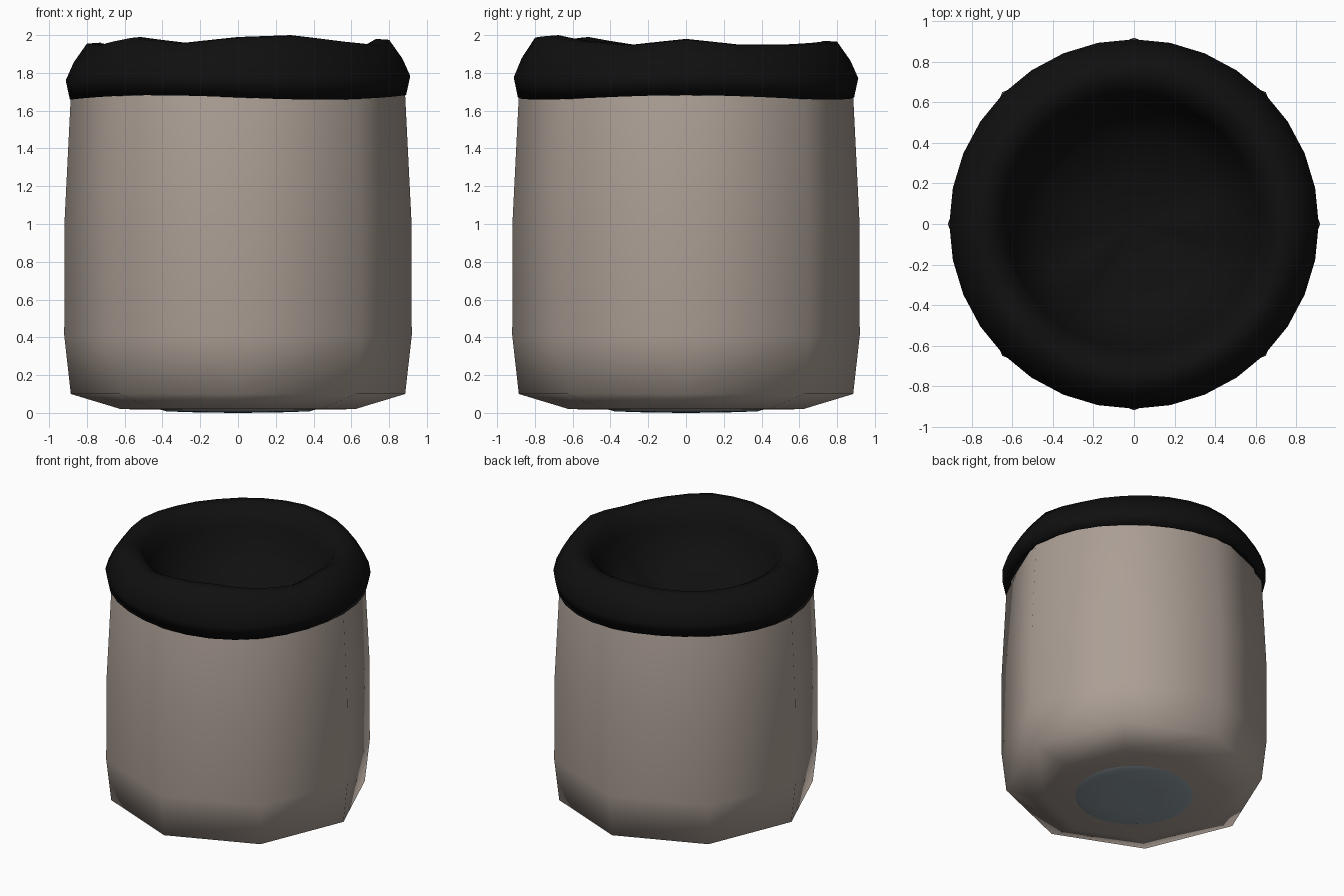
import bpy, bmesh
from math import sin, cos, pi

if "Cube" in bpy.data.objects:
    bpy.data.objects.remove(bpy.data.objects["Cube"], do_unlink=True)


def material(name, color):
    m = bpy.data.materials.new(name)
    m.use_nodes = True
    m.diffuse_color = (*color, 1)
    m.node_tree.nodes["Principled BSDF"].inputs["Base Color"].default_value = (*color, 1)
    return m


def lathe(name, sides, rows, shape, mat, start=None, end=None):
    """Join rings placed by shape(row, angle); close with optional centre heights."""
    bm = bmesh.new()
    rings = []
    for row in rows:
        ring = []
        for i in range(sides):
            a = 2 * pi * i / sides
            r, z = shape(row, a)
            ring.append(bm.verts.new((r * cos(a), r * sin(a), z)))
        rings.append(ring)
    for low, high in zip(rings, rings[1:]):
        for i in range(sides):
            j = (i + 1) % sides
            bm.faces.new((low[i], low[j], high[j], high[i]))
    for ring, z in ((rings[0], start), (rings[-1], end)):
        if z is not None:
            tip = bm.verts.new((0, 0, z))
            for i in range(sides):
                bm.faces.new((ring[i], ring[(i + 1) % sides], tip))
    bmesh.ops.recalc_face_normals(bm, faces=bm.faces)
    for f in bm.faces:
        f.smooth = True
    mesh = bpy.data.meshes.new(name)
    bm.to_mesh(mesh)
    bm.free()
    mesh.materials.append(mat)
    obj = bpy.data.objects.new(name, mesh)
    bpy.context.collection.objects.link(obj)
    return obj


cloth = material("warm grey cloth", (0.41, 0.345, 0.30))
dark = material("black lining", (0.005, 0.005, 0.005))
blue = material("blue grey base", (0.27, 0.325, 0.365))

# Eight-sided soft sack body
body = [(0.62, 0.02), (0.885, 0.10), (0.92, 0.41), (0.918, 1.02), (0.885, 1.68), (0.87, 1.74)]
lathe("sack_body", 8, body, lambda row, a: row, cloth, start=0.01)

# Uneven height of the rolled rim, in hundredths, around the opening
bumps = [2, -1, -1, 0, 1, 0, -1, -1, 0, -1, 3, 0, 3, 4, 1, -1]


def rim_shape(row, a):
    r, z, sway = row
    t = a / (2 * pi) * len(bumps)
    k = int(t + 1e-6)
    f = t - k
    lift = bumps[k % 16] * (1 - f) + bumps[(k + 1) % 16] * f
    droop = 0.012 * cos(3 * a) * (1 - sway)
    return r, z + 0.01 * lift * sway + droop


# Rolled rim and hollow lining: radius, height, share of the unevenness
rim = [(0.855, 1.69, 0), (0.89, 1.67, 0), (0.912, 1.77, 0.2), (0.87, 1.86, 0.6),
       (0.80, 1.955, 1), (0.73, 1.96, 1), (0.66, 1.92, 0.8), (0.62, 1.82, 0.4),
       (0.57, 1.68, 0.8), (0.45, 1.55, 1), (0.25, 1.47, 1)]
lathe("rim_and_lining", 32, rim, rim_shape, dark, end=1.45)

# Shallow round base pad
pad = [(0.41, 0.018), (0.38, 0.008), (0.2, 0.002)]
lathe("base_pad", 32, pad, lambda row, a: row, blue, end=0.0)
